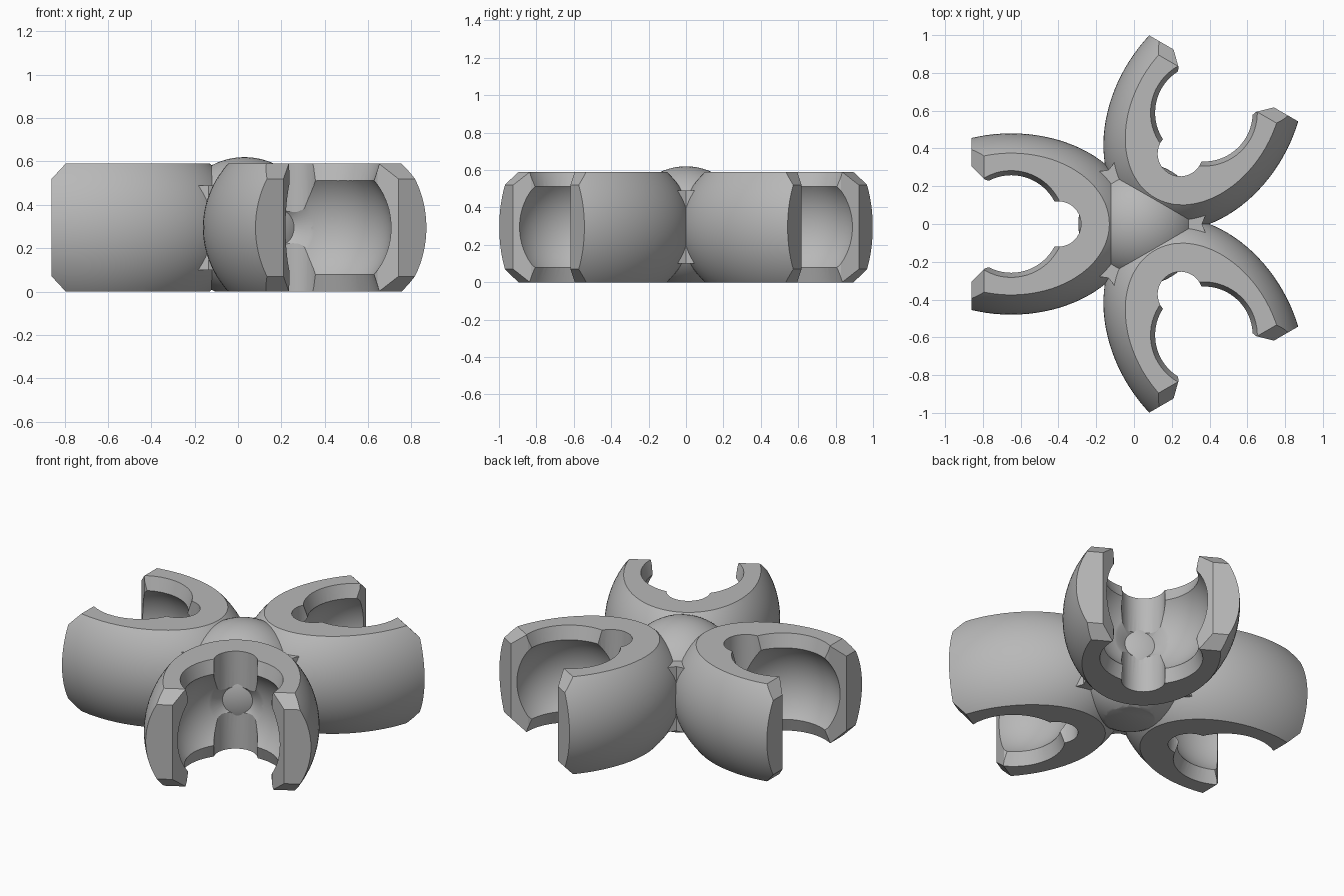
import bpy, bmesh, math
from mathutils import Matrix, Vector

if "Cube" in bpy.data.objects:
    bpy.data.objects.remove(bpy.data.objects["Cube"])

CX, MID, TOP = 0.03, 0.295, 0.59     # hub x, mid height, flat top height
ARM = 0.68                           # socket centre distance from hub

grey = bpy.data.materials.new("plain_grey")
grey.diffuse_color = (0.48, 0.48, 0.48, 1)
grey.use_nodes = True
grey.node_tree.nodes["Principled BSDF"].inputs["Base Color"].default_value = grey.diffuse_color


def make(name, bm):
    bmesh.ops.recalc_face_normals(bm, faces=bm.faces)
    me = bpy.data.meshes.new(name)
    bm.to_mesh(me)
    bm.free()
    me.materials.append(grey)
    ob = bpy.data.objects.new(name, me)
    bpy.context.collection.objects.link(ob)
    return ob


def ellipsoid(name, centre, radii, seg=80):
    bm = bmesh.new()
    # poles along x so the shape is regular about the arm axis
    m = Matrix.Translation(centre) @ Matrix.Diagonal((*radii, 1)) @ Matrix.Rotation(math.pi / 2, 4, 'Y')
    bmesh.ops.create_uvsphere(bm, u_segments=seg, v_segments=seg // 2, radius=1, matrix=m)
    return make(name, bm)


def cone(name, start, end, r1, r2, seg=64):
    a, b = Vector(start), Vector(end)
    bm = bmesh.new()
    m = Matrix.Translation((a + b) / 2) @ (b - a).to_track_quat('Z', 'Y').to_matrix().to_4x4()
    bmesh.ops.create_cone(bm, cap_ends=True, segments=seg, radius1=r1, radius2=r2,
                          depth=(b - a).length, matrix=m)
    return make(name, bm)


def prism(name, pts, offset):
    bm = bmesh.new()
    f = bm.faces.new([bm.verts.new(p) for p in pts])
    g = bmesh.ops.extrude_face_region(bm, geom=[f])
    bmesh.ops.translate(bm, vec=offset, verts=[v for v in g['geom'] if isinstance(v, bmesh.types.BMVert)])
    return make(name, bm)


def boolean(ob, cutter, op='DIFFERENCE'):
    mod = ob.modifiers.new("cut", 'BOOLEAN')
    mod.operation, mod.object, mod.solver = op, cutter, 'EXACT'
    bpy.context.view_layer.update()
    me = bpy.data.meshes.new_from_object(ob.evaluated_get(bpy.context.evaluated_depsgraph_get()))
    ob.modifiers.clear()
    ob.data = me
    bpy.data.objects.remove(cutter)


# socket arm: stretched ball trimmed flat top and bottom, chamfered at the mouth
arm = ellipsoid("socket_arm_1", (ARM, 0, MID), (0.664, 0.48, 0.474), 96)
side = [(-0.1, 0), (0.825, 0), (0.89, 0.07), (0.89, 0.52), (0.825, TOP), (-0.1, TOP)]
boolean(arm, prism("trim", [(x, -0.7, z) for x, z in side], (0, 1.4, 0)), 'INTERSECT')

# ball cavity with a funnel towards the hub
boolean(arm, ellipsoid("cavity", (ARM, 0, MID), (0.337, 0.337, 0.337)))
boolean(arm, cone("funnel", (0.47, 0, MID), (0.29, 0, MID), 0.23, 0.06))
# tapered round openings through the top and bottom
boolean(arm, cone("top_opening", (ARM, 0, 0.44), (ARM, 0, 0.69), 0.236, 0.314))
boolean(arm, cone("bottom_opening", (ARM, 0, 0.15), (ARM, 0, -0.10), 0.236, 0.314))
# small relief hole behind the openings
boolean(arm, cone("relief", (0.43, 0, -0.1), (0.43, 0, 0.7), 0.12, 0.12, 32))
# flared mouth
plan = [(0.70, -0.2), (0.82, -0.235), (0.92, -0.337), (0.92, 0.337), (0.82, 0.235), (0.70, 0.2)]
boolean(arm, prism("mouth", [(x, y, -0.1) for x, y in plan], (0, 0, 0.8)))

# three arms around the hub
parts = [arm]
for i in (2, 3):
    c = bpy.data.objects.new(f"socket_arm_{i}", arm.data.copy())
    bpy.context.collection.objects.link(c)
    parts.append(c)
for i, ob in enumerate(parts):
    ob.data.transform(Matrix.Translation((CX, 0, 0)) @ Matrix.Rotation(math.pi + i * math.tau / 3, 4, 'Z'))

# hub ball, flat underneath
hub = ellipsoid("hub_ball", (CX, 0, MID), (0.325, 0.325, 0.325))
base = [(-1, -1, 0), (1, -1, 0), (1, 1, 0), (-1, 1, 0)]
boolean(hub, prism("base_trim", base, (0, 0, 1)), 'INTERSECT')
parts.append(hub)

# small webs filling the gaps between arms
for i in range(3):
    w = prism(f"web_{i + 1}", [(0.2, -0.05, 0.1), (0.35, -0.05, 0.1), (0.33, 0, 0.1),
                               (0.35, 0.05, 0.1), (0.2, 0.05, 0.1)], (0, 0, 0.39))
    w.data.transform(Matrix.Translation((CX, 0, 0)) @ Matrix.Rotation(i * math.tau / 3, 4, 'Z'))
    parts.append(w)

# smooth shading with sharp edges kept
bpy.ops.object.select_all(action='DESELECT')
for ob in parts:
    ob.select_set(True)
bpy.context.view_layer.objects.active = arm
bpy.ops.object.shade_smooth_by_angle(angle=math.radians(25))
